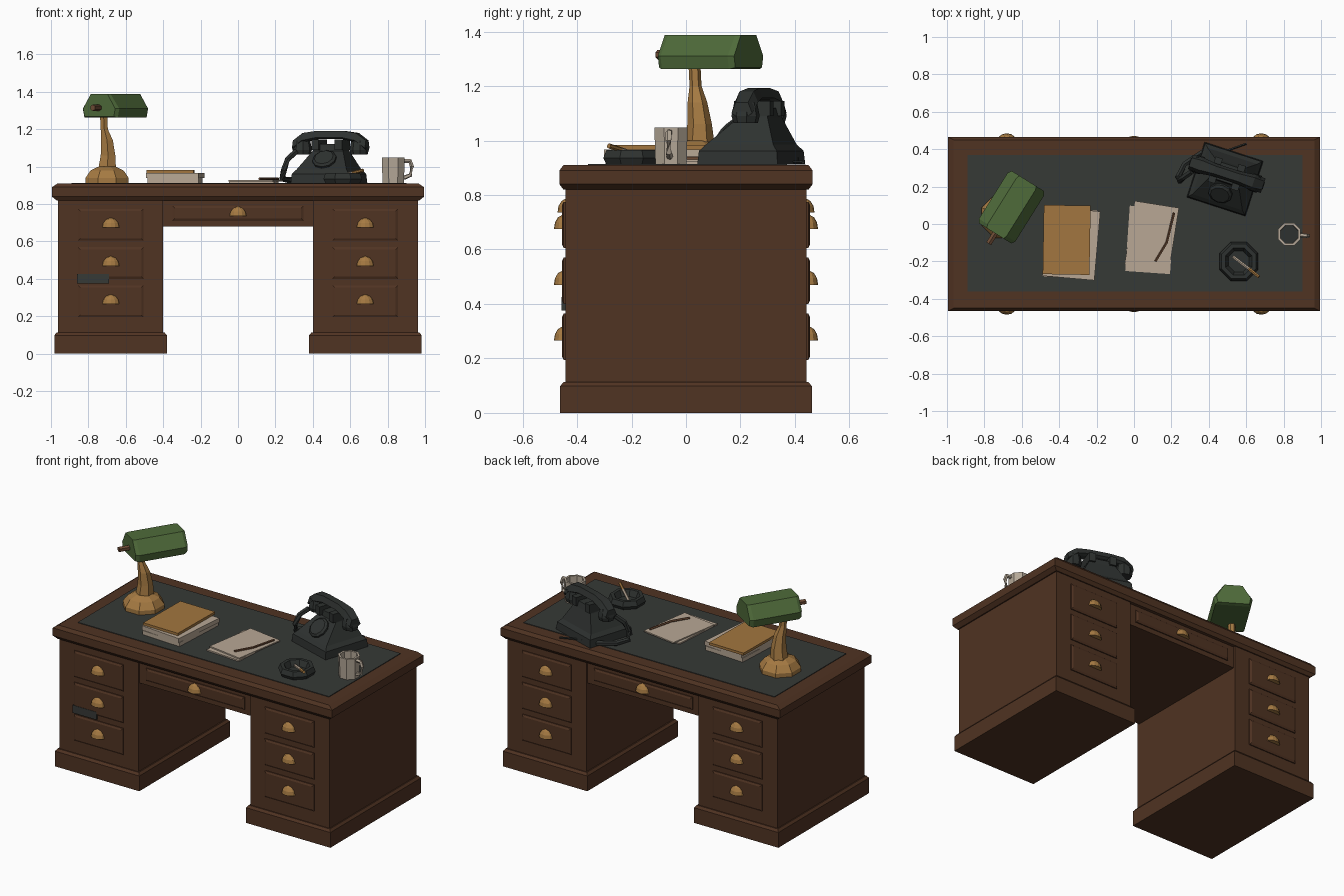
import bpy, bmesh, math
from mathutils import Vector, Matrix

if "Cube" in bpy.data.objects:
    bpy.data.objects.remove(bpy.data.objects["Cube"])


def material(name, r, g, b):
    m = bpy.data.materials.new(name)
    m.diffuse_color = (r, g, b, 1)
    m.use_nodes = True
    m.node_tree.nodes["Principled BSDF"].inputs["Base Color"].default_value = m.diffuse_color
    return m


WOOD = material("dark_wood", 0.080, 0.033, 0.016)
LEATHER = material("desk_leather", 0.037, 0.041, 0.037)
BLACK = material("black_plastic", 0.027, 0.031, 0.029)
GREEN = material("green_glass", 0.077, 0.145, 0.042)
BRASS = material("brass", 0.38, 0.195, 0.055)
FOLDER = material("manila_folder", 0.36, 0.18, 0.05)
PAPER = material("paper", 0.48, 0.39, 0.30)
CERAMIC = material("ceramic", 0.46, 0.39, 0.31)
BROWN = material("lamp_brown", 0.15, 0.07, 0.035)


def loft(name, rings, mat, matrix=None):
    """Skin equal-sized rings of points, capped at both ends."""
    bm = bmesh.new()
    vr = [[bm.verts.new(p) for p in ring] for ring in rings]
    n = len(vr[0])
    for a, b in zip(vr, vr[1:]):
        for i in range(n):
            j = (i + 1) % n
            bm.faces.new((a[i], a[j], b[j], b[i]))
    bm.faces.new(vr[0])
    bm.faces.new(vr[-1])
    bmesh.ops.recalc_face_normals(bm, faces=bm.faces)
    me = bpy.data.meshes.new(name)
    if matrix:
        bm.transform(matrix)
    bm.to_mesh(me)
    bm.free()
    ob = bpy.data.objects.new(name, me)
    me.materials.append(mat)
    bpy.context.collection.objects.link(ob)
    return ob


def rect(x0, x1, y0, y1, z):
    return [(x0, y0, z), (x1, y0, z), (x1, y1, z), (x0, y1, z)]


def box(name, x0, x1, y0, y1, z0, z1, mat, matrix=None):
    return loft(name, [rect(x0, x1, y0, y1, z0), rect(x0, x1, y0, y1, z1)], mat, matrix)


def circle(cx, cy, r, z, n=8):
    return [(cx + r * math.cos(math.tau * (i + .5) / n),
             cy + r * math.sin(math.tau * (i + .5) / n), z) for i in range(n)]


def turned(name, profile, mat, cx=0, cy=0, n=8, matrix=None):
    return loft(name, [circle(cx, cy, r, z, n) for r, z in profile], mat, matrix)


def tube(name, pts, r, mat, n=6, matrix=None):
    pts = [Vector(p) for p in pts]
    rings = []
    for i, p in enumerate(pts):
        t = pts[min(i + 1, len(pts) - 1)] - pts[max(i - 1, 0)]
        q = t.to_track_quat('Z', 'Y')
        rings.append([p + q @ Vector(c) for c in circle(0, 0, r, 0, n)])
    return loft(name, rings, mat, matrix)


def place(x, y, z, deg):
    return Matrix.Translation((x, y, z)) @ Matrix.Rotation(math.radians(deg), 4, 'Z')


# Desk top with chamfered edge, and leather inlay
loft("desk_top", [rect(-.97, .97, -.45, .45, .82), rect(-.995, .995, -.465, .465, .84),
                  rect(-.995, .995, -.465, .465, .89), rect(-.965, .965, -.45, .45, .91)], WOOD)
box("leather_inlay", -.89, .90, -.36, .37, .908, .914, LEATHER)
box("knee_apron", -.42, .42, -.43, .43, .68, .83, WOOD)


def cup_pull(x, z, s, wall):
    """Half-dome drawer pull, flat underneath."""
    rings = []
    for k in range(4):
        a = math.radians(k * 28)
        rings.append([(x + .047 * math.cos(a) * math.cos(math.pi * i / 6),
                       s * (wall + .034 * math.cos(a) * math.sin(math.pi * i / 6)),
                       z - .027 + .052 * math.sin(a)) for i in range(7)])
    loft("drawer_pull", rings, BRASS)


def drawer(x0, x1, z0, z1, s, wall):
    """Drawer front with bevelled rim, facing s * y."""
    ring = lambda d, y: [(x, s * y, z) for x, z in ((x0 + d, z0 + d), (x1 - d, z0 + d),
                                                    (x1 - d, z1 - d), (x0 + d, z1 - d))]
    loft("drawer_front", [ring(0, wall - .01), ring(0, wall + .006), ring(.012, wall + .012)], WOOD)
    cup_pull((x0 + x1) / 2, (z0 + z1) / 2 + .012, s, wall + .008)


# Pedestals, plinths and drawers, on both sides and both faces
for sx in (-1, 1):
    xs = sorted((sx * .40, sx * .963))
    box("pedestal", *xs, -.443, .443, .10, .83, WOOD)
    xo, xi = sorted((sx * .38, sx * .982))
    loft("plinth", [rect(xo, xi, -.462, .462, 0), rect(xo, xi, -.462, .462, .098),
                    rect(xo + .012, xi - .012, -.45, .45, .113)], WOOD)
    for s in (-1, 1):
        for z in (.28, .485, .69):
            drawer(sx * .68 - .175, sx * .68 + .175, z - .085, z + .085, s, .443)
for s in (-1, 1):
    drawer(-.35, .35, .71, .79, s, .43)
box("drawer_gap", -.86, -.69, -.457, -.44, .375, .425, LEATHER)

# Banker style lamp: base, stem, shade and switch knob
turned("lamp_base", [(.125, .91), (.125, .94), (.095, .98), (.05, 1.0)], BRASS, -.70, .04)
loft("lamp_stem", [circle(-.70, .05, .055, .985, 6), circle(-.695, .05, .045, 1.06, 6),
                   circle(-.70, .042, .036, 1.14, 6), circle(-.715, .035, .022, 1.20, 6),
                   circle(-.72, .03, .022, 1.30, 6)], BRASS)
lamp = place(-.655, .09, 0, 58)
section = [(-.105, 1.262), (-.115, 1.31), (-.06, 1.388), (.06, 1.388), (.115, 1.31), (.105, 1.262)]
loft("lamp_shade", [[(x, u * k, 1.31 + (z - 1.31) * (k if z < 1.35 else 1)) for u, z in section]
                    for x, k in ((-.165, .88), (-.145, 1), (.145, 1), (.165, .88))], GREEN, lamp)
tube("lamp_knob", [(-.23, 0, 1.315), (-.15, 0, 1.315)], .017, BROWN, 6, lamp)

# Stack of papers under a folder
box("paper_stack_lower", -.15, .125, -.19, .18, .912, .94, PAPER, place(-.325, -.10, 0, -3))
box("paper_stack_upper", -.14, .14, -.19, .18, .94, .967, PAPER, place(-.335, -.10, 0, -5))
box("folder", -.125, .125, -.185, .185, .967, .983, FOLDER, place(-.36, -.085, 0, -1))

# Loose sheets and a pencil lying on them
box("loose_sheet_lower", -.12, .12, -.175, .175, .914, .922, PAPER, place(.085, -.085, 0, -4))
box("loose_sheet_upper", -.12, .12, -.172, .172, .922, .93, PAPER, place(.095, -.065, 0, -9))
tube("pencil", [(.215, .06, .935), (.175, -.10, .936), (.115, -.20, .935)], .007, BROWN, 5)

# Ashtray with cigarette
turned("ashtray", [(.10, .912), (.112, .935), (.10, .965), (.078, .965), (.06, .928)], BLACK, .56, -.20)
tube("cigarette", [(.53, -.175, .945), (.615, -.24, .967)], .009, PAPER)
tube("cigarette_filter", [(.615, -.24, .967), (.668, -.283, .98)], .0095, FOLDER)

# Mug with handle
turned("mug", [(.062, .912), (.066, 1.048), (.052, 1.048), (.05, .93)], CERAMIC, .83, -.055)
turned("coffee", [(.051, .99), (.051, .998)], BLACK, .83, -.055)
tube("mug_handle", [(.885, -.06, 1.03), (.92, -.063, 1.03), (.93, -.064, 1.0),
                    (.922, -.063, .955), (.885, -.06, .94)], .012, CERAMIC, 5)

# Telephone, turned slightly
phone = place(.485, .235, 0, -18)
loft("phone_body", [rect(-.165, .165, -.15, .16, .912), rect(-.16, .16, -.145, .155, .962),
                    rect(-.14, .14, -.125, .135, .985), rect(-.085, .085, -.015, .095, 1.085),
                    rect(-.075, .075, -.01, .085, 1.12)], BLACK, phone)
for x in (-.065, .065):
    box("handset_cradle", x - .02, x + .02, -.035, .105, 1.09, 1.145, BLACK, phone)
tilt = Matrix.Translation((0, -.07, 1.035)) @ Matrix.Rotation(math.radians(43), 4, 'X')
turned("phone_dial", [(.065, -.01), (.065, .012), (.052, .022)], BLACK, n=10, matrix=phone @ tilt)
loft("handset", [[(x, .035 + u * w, z + v * h) for u, v in
                  ((-1, -.6), (-.6, 1), (.6, 1), (1, -.6), (.6, -1), (-.6, -1))]
                 for x, z, w, h in ((-.205, 1.115, .04, .025), (-.15, 1.155, .045, .025),
                                    (-.07, 1.17, .035, .022), (.07, 1.17, .035, .022),
                                    (.15, 1.155, .045, .025), (.205, 1.115, .04, .025))], BLACK, phone)
for x in (-.16, .16):
    turned("handset_cup", [(.045, 1.065), (.052, 1.09), (.042, 1.14)], BLACK, x, .035, 8, phone)
tube("phone_cord", [(.31, .28, 1.08), (.265, .25, 1.04), (.245, .23, .98), (.235, .25, .935),
                    (.27, .32, .928), (.36, .38, .928), (.46, .40, .928)], .016, BLACK, 6)
tube("phone_cable", [(.46, .38, .922), (.60, .43, .920)], .006, BLACK, 5)
